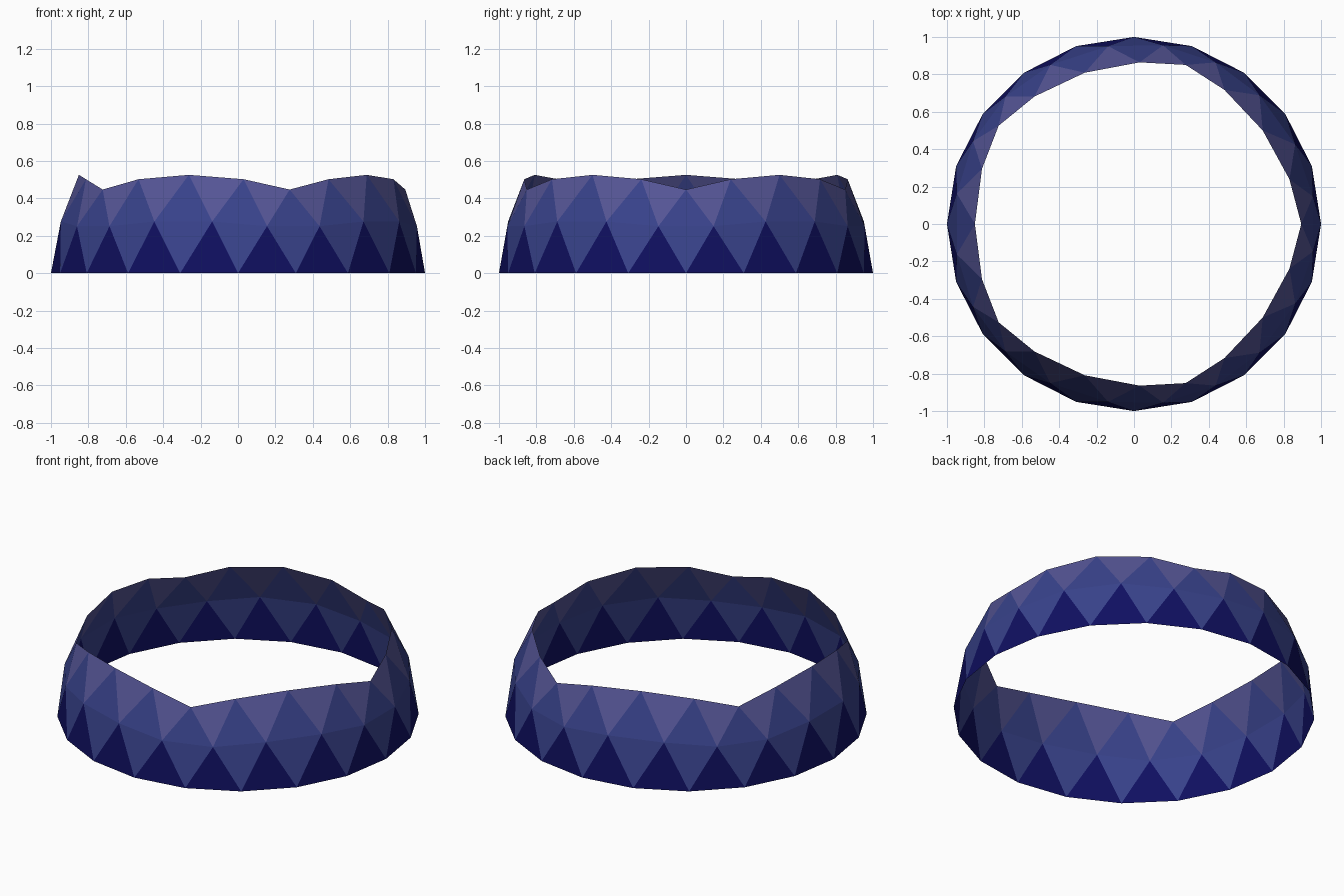
import bpy, bmesh, math
from mathutils import Vector

if "Cube" in bpy.data.objects:
    bpy.data.objects.remove(bpy.data.objects["Cube"])

FREQ = 4  # geodesic subdivision frequency


def make_material(name, rgb):
    mat = bpy.data.materials.new(name)
    mat.diffuse_color = (*rgb, 1)
    mat.use_nodes = True
    mat.node_tree.nodes["Principled BSDF"].inputs["Base Color"].default_value = mat.diffuse_color
    return mat


def ico_point(deg, z):
    r, a = 2 / math.sqrt(5), math.radians(deg)
    return Vector((r * math.cos(a), r * math.sin(a), z / math.sqrt(5)))


# Icosahedron belt: five upper and five lower corners
upper = [ico_point(72 * k, 1) for k in range(5)]
lower = [ico_point(72 * k + 36, -1) for k in range(5)]
belt = []
for k in range(5):
    n = (k + 1) % 5
    belt.append((lower[k], upper[n], upper[k]))
    belt.append((upper[n], lower[k], lower[n]))

bm = bmesh.new()


def add_panel(points):
    # Keep only panels above the equator, pushed out to the sphere
    if min(p.z for p in points) < -1e-4:
        return
    points = [p.normalized() for p in points]
    face = bm.faces.new([bm.verts.new(p) for p in points])
    face.normal_update()
    if face.normal.dot(face.calc_center_median()) < 0:
        face.normal_flip()
    on_base = sum(p.z < 0.01 for p in points)
    on_rim = sum(p.z > 0.4 for p in points)
    face.material_index = 0 if on_base == 2 else 2 if on_rim == 2 else 1
    face.smooth = False


for a, b, c in belt:
    def grid(i, j):
        return a + (b - a) * (i / FREQ) + (c - a) * (j / FREQ)
    for i in range(FREQ):
        for j in range(FREQ - i):
            add_panel([grid(i, j), grid(i + 1, j), grid(i, j + 1)])
            if i + j < FREQ - 1:
                add_panel([grid(i + 1, j), grid(i + 1, j + 1), grid(i, j + 1)])

bmesh.ops.remove_doubles(bm, verts=bm.verts[:], dist=1e-4)

# Open two-row dome wall
mesh = bpy.data.meshes.new("dome_wall")
bm.to_mesh(mesh)
bm.free()
for name, rgb in (("base_panels", (0.005, 0.005, 0.12)),
                  ("middle_panels", (0.04, 0.055, 0.26)),
                  ("rim_panels", (0.09, 0.09, 0.30))):
    mesh.materials.append(make_material(name, rgb))
bpy.context.collection.objects.link(bpy.data.objects.new("dome_wall", mesh))
